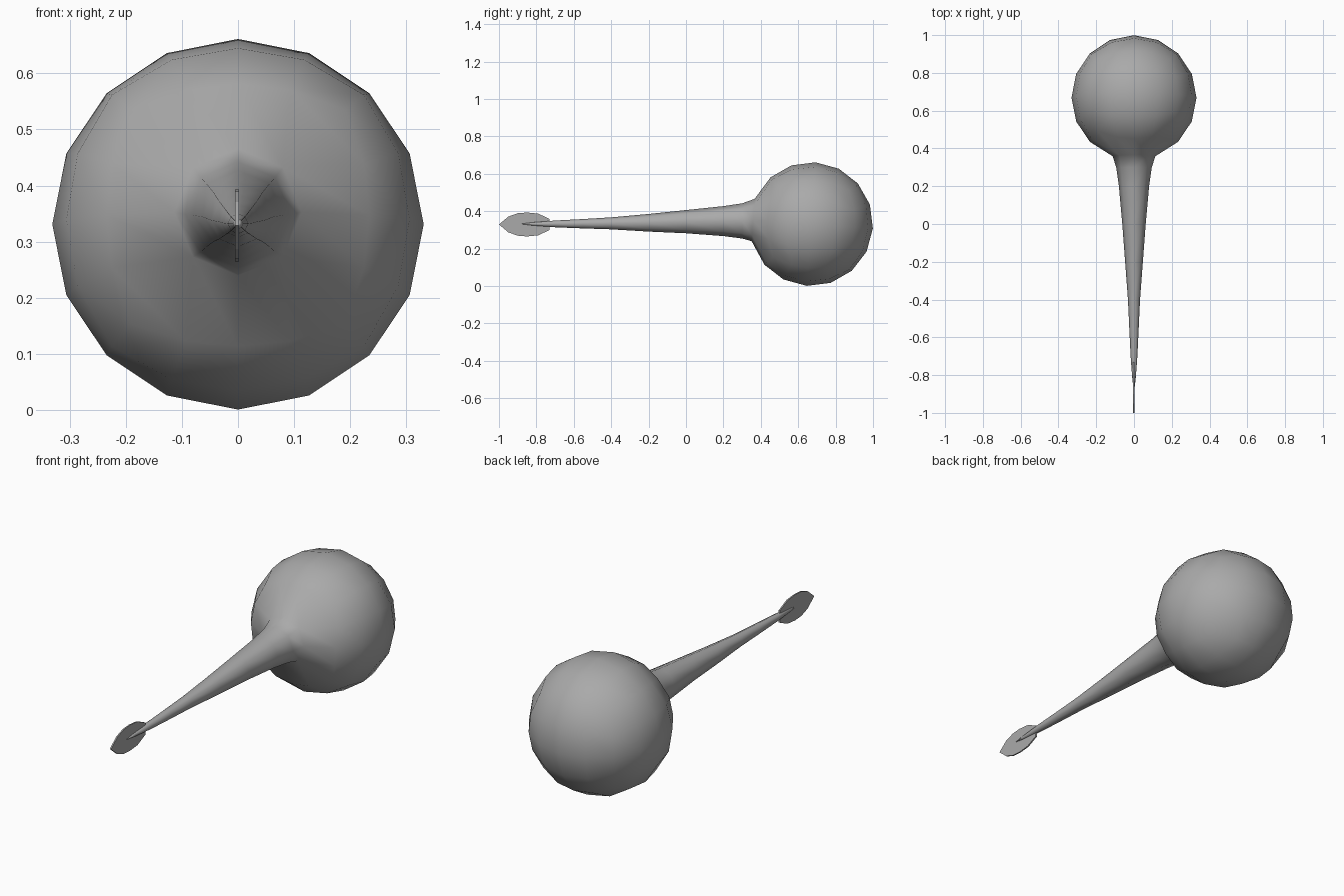
import bpy, bmesh, math
from mathutils import Matrix, Vector

if "Cube" in bpy.data.objects:
    bpy.data.objects.remove(bpy.data.objects["Cube"])

grey = bpy.data.materials.new("mid grey")
grey.diffuse_color = (0.4, 0.4, 0.4, 1)
grey.use_nodes = True
grey.node_tree.nodes["Principled BSDF"].inputs["Base Color"].default_value = grey.diffuse_color

R = 0.331
CENTRE = Vector((0, 0.669, 0.331))


def finish(bm, name, smooth):
    bmesh.ops.recalc_face_normals(bm, faces=bm.faces)
    mesh = bpy.data.meshes.new(name)
    bm.to_mesh(mesh)
    bm.free()
    mesh.materials.append(grey)
    for p in mesh.polygons:
        p.use_smooth = smooth
    obj = bpy.data.objects.new(name, mesh)
    bpy.context.collection.objects.link(obj)
    return obj


# Round body: a cube grid pushed out to a sphere
bm = bmesh.new()
bmesh.ops.create_cube(bm, size=2)
bmesh.ops.subdivide_edges(bm, edges=bm.edges[:], cuts=3, use_grid_fill=True)

# Open the four middle faces at the front and round off the opening
hub = min(bm.verts, key=lambda v: (v.co - Vector((0, -1, 0))).length)
rim = list({v for f in hub.link_faces for v in f.verts if v is not hub})
for v in bm.verts:
    v.co = Vector([math.tan(c * math.pi / 4) for c in v.co]).normalized() * R
rim.sort(key=lambda v: math.atan2(v.co.z, v.co.x))
angles = [round(math.atan2(v.co.z, v.co.x) / (math.pi / 4)) * math.pi / 4 for v in rim]
half = math.radians(20)
for v, a in zip(rim, angles):
    v.co = R * Vector((math.cos(a) * math.sin(half), -math.cos(half),
                       math.sin(a) * math.sin(half)))
bmesh.ops.delete(bm, geom=[hub], context='VERTS')
bm.transform(Matrix.Translation(CENTRE) @ Matrix.Rotation(math.radians(-4), 4, 'X'))

# Tapering tail, stitched to the opening: y, height of centre, radius
sections = [(0.30, 0.348, 0.094), (0.20, 0.347, 0.080), (0.0, 0.344, 0.062),
            (-0.2, 0.338, 0.047), (-0.4, 0.335, 0.032), (-0.55, 0.333, 0.025),
            (-0.7, 0.332, 0.018), (-0.82, 0.332, 0.009)]
ring = rim
for y, z, r in sections:
    new = [bm.verts.new((r * math.cos(a), y, z + r * math.sin(a))) for a in angles]
    for i in range(8):
        j = (i + 1) % 8
        bm.faces.new((ring[i], ring[j], new[j], new[i]))
    ring = new
tip = bm.verts.new((0, -0.89, 0.332))
for i in range(8):
    bm.faces.new((ring[i], ring[(i + 1) % 8], tip))
finish(bm, "body_and_tail", True)

# Thin leaf-shaped fin at the tail tip
upper = [(-1.0, 0.0), (-0.95, 0.042), (-0.90, 0.060), (-0.85, 0.064),
         (-0.79, 0.058), (-0.73, 0.030)]
outline = upper + [(y, -h) for y, h in reversed(upper[1:])]
bm = bmesh.new()
face = bm.faces.new([bm.verts.new((-0.0055, y, 0.329 + h)) for y, h in outline])
ext = bmesh.ops.extrude_face_region(bm, geom=[face])
bmesh.ops.translate(bm, vec=(0.007, 0, 0),
                    verts=[g for g in ext["geom"] if isinstance(g, bmesh.types.BMVert)])
finish(bm, "tail_fin", False)
